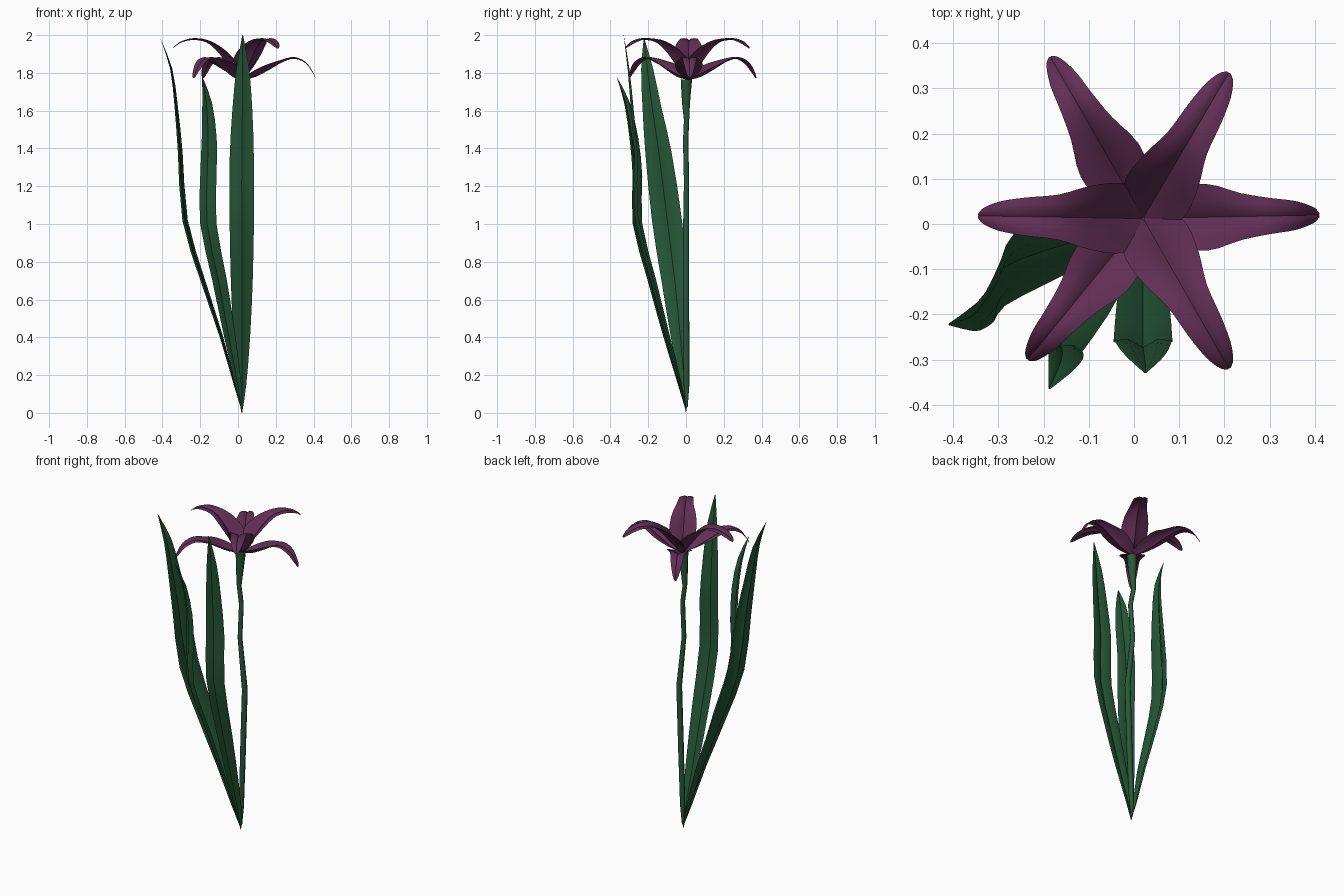
import bpy, math
from mathutils import Vector

if "Cube" in bpy.data.objects:
    bpy.data.objects.remove(bpy.data.objects["Cube"])


def material(name, rgb):
    m = bpy.data.materials.new(name)
    m.diffuse_color = (*rgb, 1)
    m.use_nodes = True
    m.node_tree.nodes["Principled BSDF"].inputs["Base Color"].default_value = m.diffuse_color
    return m


PURPLE = material("petal_purple", (0.12, 0.028, 0.09))
GREEN = material("leaf_green", (0.018, 0.09, 0.037))
DARK = material("stem_green", (0.022, 0.10, 0.042))


def smooth_path(pts, steps):
    """Catmull-Rom resampling of tuples of any size."""
    P = [Vector(p) for p in pts]
    P = [2 * P[0] - P[1]] + P + [2 * P[-1] - P[-2]]
    out = []
    for i in range(1, len(P) - 2):
        a, b, c, d = P[i - 1:i + 3]
        for s in range(steps):
            t = s / steps
            out.append(0.5 * (2 * b + (c - a) * t + (2 * a - 5 * b + 4 * c - d) * t * t
                              + (3 * b - a - 3 * c + d) * t ** 3))
    return out + [P[-2]]


def loft(name, rings, mat, closed=False, angle=40):
    n = len(rings[0])
    verts = [v for r in rings for v in r]
    faces = []
    for i in range(len(rings) - 1):
        for j in range(n if closed else n - 1):
            k = (j + 1) % n
            q = (i * n + j, (i + 1) * n + j, (i + 1) * n + k, i * n + k)
            faces.append(q[::-1] if closed else q)
    if closed:
        faces += [tuple(range(n))[::-1], tuple(range((len(rings) - 1) * n, len(rings) * n))]
    me = bpy.data.meshes.new(name)
    me.from_pydata(verts, [], faces)
    me.materials.append(mat)
    ob = bpy.data.objects.new(name, me)
    bpy.context.collection.objects.link(ob)
    bpy.ops.object.select_all(action='DESELECT')
    ob.select_set(True)
    bpy.context.view_layer.objects.active = ob
    bpy.ops.object.shade_smooth_by_angle(angle=math.radians(angle))
    return ob


# Petals: (radius fraction, height, half width, cup amount) along the midrib
HIGH = [(0, 1.765, .022, .5), (.10, 1.81, .06, .5), (.22, 1.87, .078, .4), (.36, 1.93, .07, .25),
        (.52, 1.97, .05, .12), (.72, 1.98, .042, .0), (.88, 1.965, .032, -.1),
        (.97, 1.942, .018, -.1), (1, 1.93, .005, 0)]
LOW = [(0, 1.765, .022, .4), (.18, 1.787, .06, .4), (.38, 1.83, .074, .25), (.56, 1.866, .052, .1),
       (.72, 1.88, .04, .0), (.87, 1.855, .032, -.1), (.97, 1.80, .018, -.1), (1, 1.772, .005, 0)]
SECTION = [(-1, 0), (-.6, .08), (-.22, .02), (0, -.14), (.22, .02), (.6, .08), (1, 0)]
CENTRE = Vector((.02, .012, 0))


def petal(name, tip, profile):
    d = Vector((*tip, 0)) - CENTRE
    length = d.length
    d.normalize()
    side = Vector((-d.y, d.x, 0))
    path = smooth_path(profile, 3)
    mid = [CENTRE + d * (p[0] * length) + Vector((0, 0, p[1])) for p in path]
    rings = []
    for i, p in enumerate(path):
        tangent = (mid[min(i + 1, len(mid) - 1)] - mid[max(i - 1, 0)]).normalized()
        up = tangent.cross(side)
        w = p[2]
        rings.append([mid[i] + side * (u * w) + up * (w * (h + p[3] * u * u)) for u, h in SECTION])
    loft(name, rings, PURPLE, angle=60)


for i, tip in enumerate([(-.345, .018), (.21, .335), (.21, -.32)]):
    petal(f"inner_petal_{i + 1}", tip, HIGH)
for i, tip in enumerate([(.41, .02), (-.185, .37), (-.235, -.30)]):
    petal(f"outer_petal_{i + 1}", tip, LOW)

# Leaves: (x, y, z, half width) along the midrib, folded lengthwise
LEAVES = {
    "front_leaf": ((1, 0, 0), [
        (.02, 0, 0, .002), (.02, -.03, .15, .024), (.02, -.10, .4, .044), (.02, -.18, .7, .058),
        (.02, -.265, 1.05, .065), (.02, -.265, 1.35, .064), (.023, -.285, 1.6, .053),
        (.025, -.305, 1.82, .034), (.025, -.33, 2.0, .002)]),
    "middle_leaf": ((.85, -.5, 0), [
        (.02, 0, .01, .002), (.0, -.035, .15, .02), (-.045, -.105, .4, .035), (-.10, -.185, .7, .045),
        (-.16, -.262, 1.0, .05), (-.16, -.262, 1.25, .05), (-.155, -.28, 1.45, .046),
        (-.165, -.315, 1.64, .03), (-.188, -.365, 1.775, .002)]),
    "side_leaf": ((.12, 1, 0), [
        (.02, 0, .01, .002), (-.02, -.008, .15, .025), (-.09, -.03, .4, .05), (-.19, -.06, .7, .07),
        (-.285, -.10, 1.02, .08), (-.31, -.145, 1.38, .07), (-.33, -.18, 1.62, .05),
        (-.355, -.205, 1.82, .032), (-.41, -.222, 1.98, .002)]),
}
FOLD = [(-1, .12), (-.5, .16), (0, -.12), (.5, .16), (1, .12)]
for name, (across, spine) in LEAVES.items():
    # width runs so that the upper face looks towards the stem
    across = Vector(across).normalized()
    if name == "side_leaf":
        across = -across
    path = smooth_path(spine, 2)
    mid = [p.to_3d() if len(p) == 3 else Vector(p[:3]) for p in path]
    rings = []
    for i, p in enumerate(path):
        t = (mid[min(i + 1, len(mid) - 1)] - mid[max(i - 1, 0)]).normalized()
        n = t.cross(across).normalized()
        rings.append([mid[i] + across * (u * p[3]) + n * (h * p[3]) for u, h in FOLD])
    loft(name, rings, GREEN)

# Stem: kinked tube that flares under the flower (x, y, z, radius)
STEM = [(.02, .003, .03, .006), (.022, .003, .15, .015), (.035, 0, .5, .017), (.048, 0, .9, .017),
        (.012, .003, 1.22, .014), (.025, -.002, 1.44, .014), (.006, .003, 1.55, .014),
        (.012, 0, 1.64, .021), (.018, .002, 1.765, .03)]
SIDES = 8
loft("stem", [[(x + r * math.cos(2 * math.pi * k / SIDES), y + r * math.sin(2 * math.pi * k / SIDES), z)
               for k in range(SIDES)][::-1] for x, y, z, r in STEM], DARK, closed=True, angle=50)
